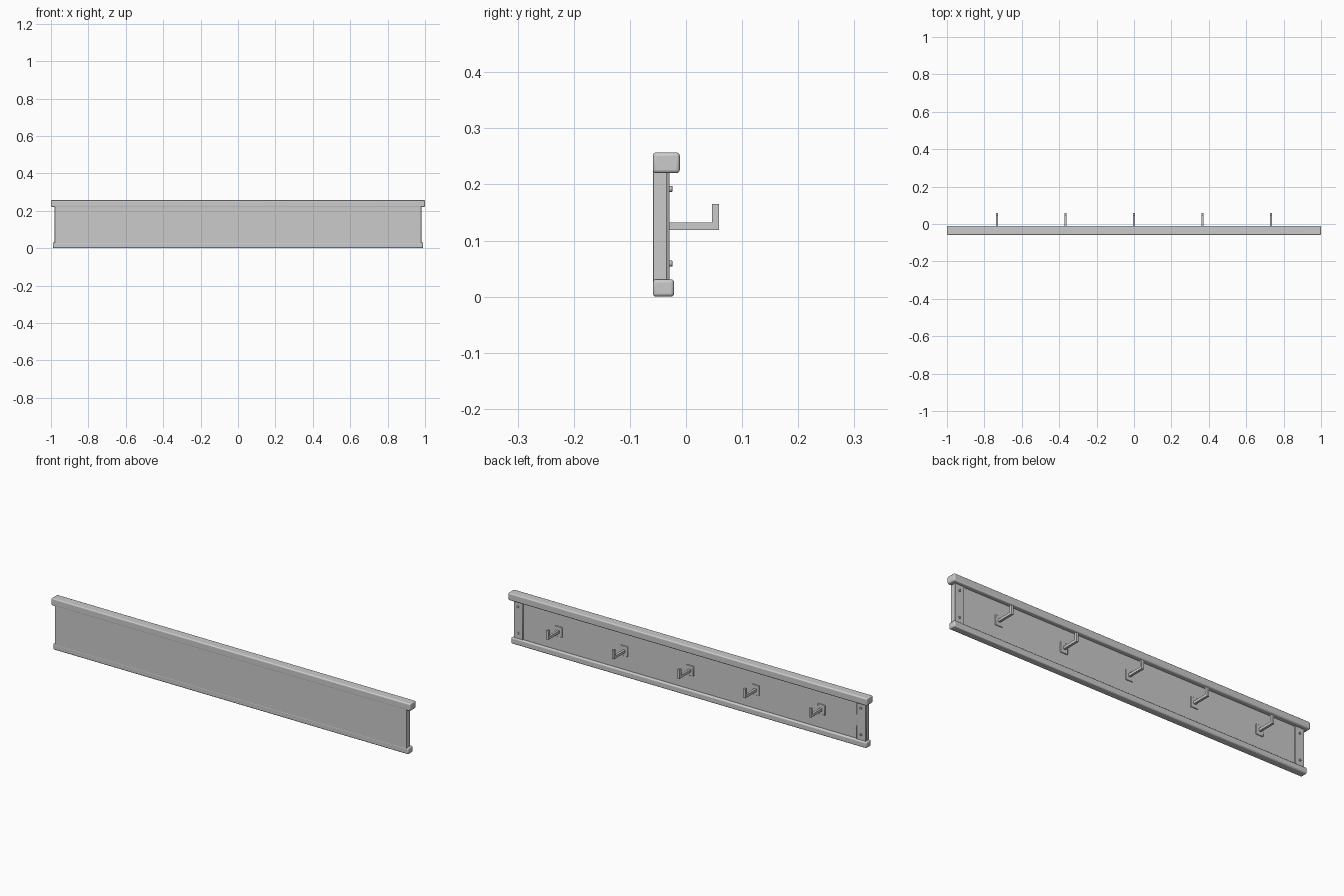
import bpy, math

if "Cube" in bpy.data.objects:
    bpy.data.objects.remove(bpy.data.objects["Cube"])


def finish(ob, bevel, segments):
    if bevel:
        m = ob.modifiers.new("Bevel", 'BEVEL')
        m.width = bevel
        m.segments = segments
        m.limit_method = 'ANGLE'
    bpy.ops.object.shade_smooth_by_angle(angle=math.radians(35))
    return ob


def box(name, x, y, z, bevel=0.0, segments=2):
    """Box from (min, max) ranges on each axis."""
    bpy.ops.mesh.primitive_cube_add(size=1)
    ob = bpy.context.object
    ob.name = name
    ob.location = [(a + b) / 2 for a, b in (x, y, z)]
    ob.scale = [b - a for a, b in (x, y, z)]
    bpy.ops.object.transform_apply(location=False, rotation=False, scale=True)
    return finish(ob, bevel, segments)


def prism(name, profile, x, width):
    """Extrude a y-z profile along x, centred on x."""
    n = len(profile)
    verts = [(s * width / 2, y, z) for s in (-1, 1) for y, z in profile]
    faces = [tuple(reversed(range(n))), tuple(range(n, 2 * n))]
    faces += [(i, (i + 1) % n, n + (i + 1) % n, n + i) for i in range(n)]
    me = bpy.data.meshes.new(name)
    me.from_pydata(verts, [], faces)
    ob = bpy.data.objects.new(name, me)
    bpy.context.collection.objects.link(ob)
    ob.location.x = x
    bpy.context.view_layer.objects.active = ob
    return ob


FRONT, BACK, FACE = -0.059, -0.034, -0.029

# Main board with rounded top and bottom rails
box("back_board", (-0.98, 0.98), (FRONT + 0.0005, BACK), (0.02, 0.23), 0.001, 1)
box("top_rail", (-1, 1), (FRONT, -0.011), (0.220, 0.257), 0.006, 3)
box("bottom_rail", (-0.99, 0.99), (FRONT, -0.021), (0, 0.031), 0.006, 3)

# End strips with two screws each
for side, s in (("left", -1), ("right", 1)):
    xs = sorted((s * 0.93, s * 0.98))
    box(f"{side}_end_strip", xs, (BACK - 0.001, FACE), (0.028, 0.223), 0.001, 1)
    for level, z in (("lower", 0.059), ("upper", 0.192)):
        bpy.ops.mesh.primitive_cylinder_add(
            vertices=16, radius=0.0055, depth=0.006,
            location=(s * 0.955, FACE + 0.002, z), rotation=(math.pi / 2, 0, 0))
        bpy.context.object.name = f"{side}_{level}_screw"
        finish(bpy.context.object, 0.001, 1)

# Five hooks: wall plate and L-shaped arm
HOOK = [(BACK, 0.119), (0.059, 0.119), (0.059, 0.165),
        (0.046, 0.165), (0.046, 0.132), (BACK, 0.132)]
for i in range(5):
    x = (i - 2) * 0.366
    box(f"hook_plate_{i + 1}", (x - 0.02, x + 0.02), (BACK - 0.001, FACE - 0.001),
        (0.1, 0.151), 0.001, 1)
    prism(f"hook_arm_{i + 1}", HOOK, x, 0.012)
